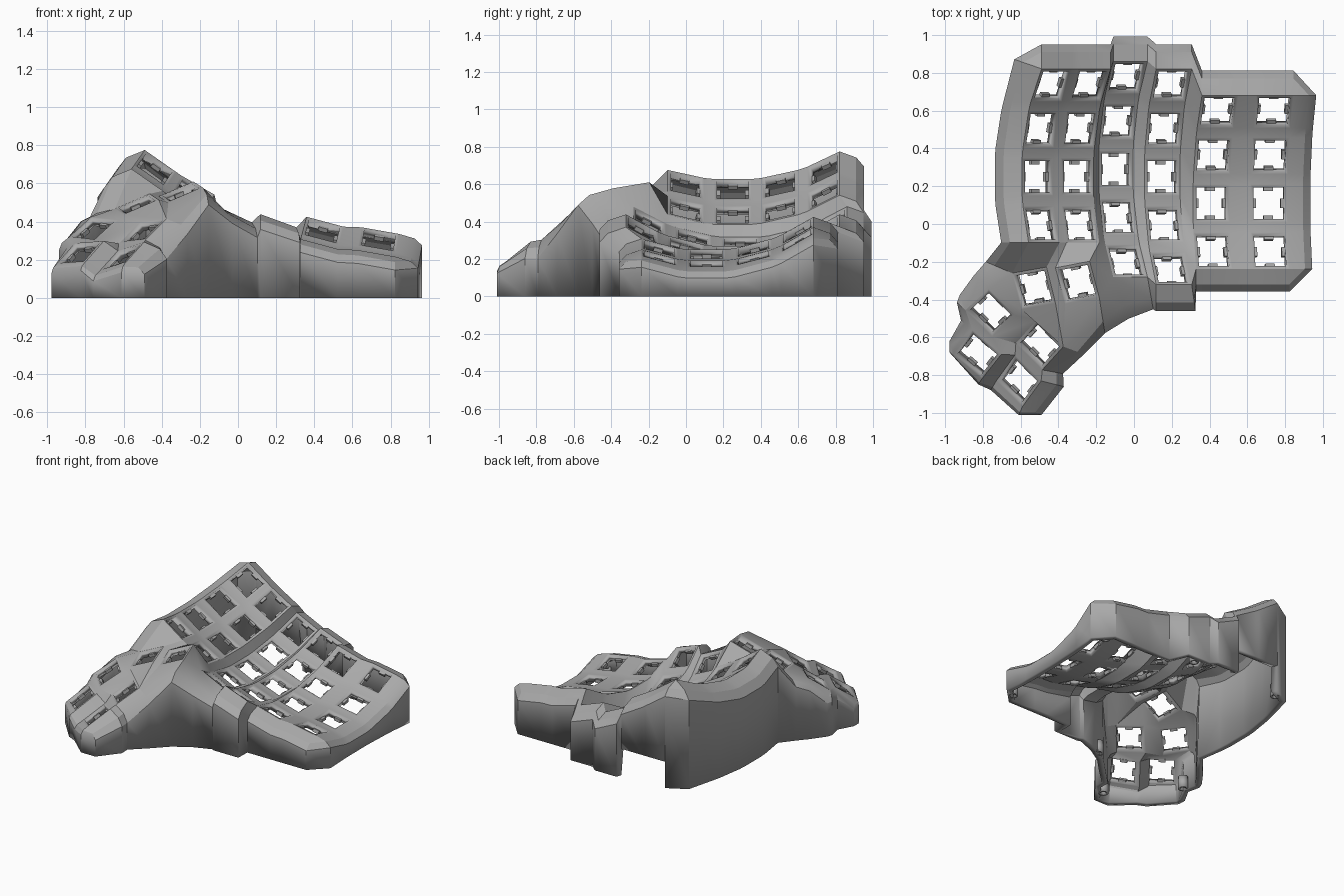
import bpy, bmesh, math
from mathutils import Matrix, Vector

if "Cube" in bpy.data.objects:
    bpy.data.objects.remove(bpy.data.objects["Cube"])

grey = bpy.data.materials.new("plain grey")
grey.use_nodes = True
grey.diffuse_color = (0.4, 0.4, 0.4, 1)
grey.node_tree.nodes["Principled BSDF"].inputs["Base Color"].default_value = (0.4, 0.4, 0.4, 1)

HALF, HOLE, RADIUS, THICK = 0.1, 0.083, 0.97, 0.045


def turn(degrees, axis):
    return Matrix.Rotation(math.radians(degrees), 4, axis)


def make_object(name, bm, thickness=0):
    mesh = bpy.data.meshes.new(name)
    bm.to_mesh(mesh)
    bm.free()
    mesh.materials.append(grey)
    obj = bpy.data.objects.new(name, mesh)
    bpy.context.collection.objects.link(obj)
    if thickness:
        solid = obj.modifiers.new("thickness", "SOLIDIFY")
        solid.thickness = thickness
        solid.offset = -1
    bpy.ops.object.select_all(action="DESELECT")
    obj.select_set(True)
    bpy.context.view_layer.objects.active = obj
    bpy.ops.object.shade_smooth_by_angle(angle=math.radians(25))
    return obj


# Finger keys: each column is an arc, tilted less towards the outer side
columns = [(-0.51, 0.25, 0.57, 35, 4), (-0.30, 0.25, 0.435, 30, 4),
           (-0.095, 0.29, 0.275, 25, 5), (0.15, 0.25, 0.235, 20, 5),
           (0.41, 0.11, 0.225, 15, 4), (0.715, 0.11, 0.175, 10, 4)]
keys = {}
for c, (x, y, z, tilt, rows) in enumerate(columns):
    for r in range(rows):
        keys[c, r] = (Matrix.Translation((x, y, z)) @ turn(tilt, "Y")
                      @ Matrix.Translation((0, 0, RADIUS)) @ turn(15 * (2 - r), "X")
                      @ Matrix.Translation((0, 0, -RADIUS)))

# Thumb keys: position, then rotation about x, y and z
thumbs = {"tr": (-0.30, -0.31, 0.555, 10, -23, 11), "tl": (-0.53, -0.34, 0.49, 10, -23, 10),
          "mr": (-0.50, -0.64, 0.35, -6, -34, 48), "ml": (-0.76, -0.47, 0.36, 6, -34, 42),
          "br": (-0.61, -0.83, 0.215, -16, -33, 54), "bl": (-0.83, -0.69, 0.235, -4, -35, 52)}
for name, (x, y, z, rx, ry, rz) in thumbs.items():
    keys[name] = Matrix.Translation((x, y, z)) @ turn(rz, "Z") @ turn(ry, "Y") @ turn(rx, "X")

shell = bmesh.new()


def face(*verts):
    unique = list(dict.fromkeys(verts))
    if len(unique) > 2:
        shell.faces.new(unique)


# Key mounts: square frames around square holes
SIGNS = {"bl": (-1, 1), "fl": (-1, -1), "fr": (1, -1), "br": (1, 1)}
corner = {}
for key, matrix in keys.items():
    for s, (sx, sy) in SIGNS.items():
        corner[key, s] = shell.verts.new(matrix @ Vector((sx * HALF, sy * HALF, 0)))
    inner = [shell.verts.new(matrix @ Vector((sx * HOLE, sy * HOLE, 0))) for sx, sy in SIGNS.values()]
    outer = [corner[key, s] for s in SIGNS]
    for i in range(4):
        j = (i + 1) % 4
        face(outer[i], outer[j], inner[j], inner[i])


def web(*spots):
    face(*[corner[s] for s in spots])


# Webs between finger keys
for c in range(6):
    for r in range(5):
        if (c, r) not in keys:
            continue
        below, beside, diagonal = (c, r + 1), (c + 1, r), (c + 1, r + 1)
        if below in keys:
            web(((c, r), "fl"), (below, "bl"), (below, "br"), ((c, r), "fr"))
        if beside in keys:
            web(((c, r), "br"), ((c, r), "fr"), (beside, "fl"), (beside, "bl"))
        if below in keys and diagonal in keys:
            web(((c, r), "fr"), (below, "br"), (diagonal, "bl"), (beside, "fl"))
web(((3, 3), "fr"), ((3, 4), "br"), ((4, 3), "fl"))
web(((3, 4), "br"), ((3, 4), "fr"), ((4, 3), "fl"))

# Webs between thumb keys
web(("tl", "br"), ("tl", "fr"), ("tr", "fl"), ("tr", "bl"))
web(("ml", "br"), ("ml", "fr"), ("tl", "fl"), ("tl", "bl"))
web(("bl", "br"), ("bl", "fr"), ("ml", "fl"), ("ml", "bl"))
web(("br", "br"), ("br", "fr"), ("mr", "fl"), ("mr", "bl"))
web(("bl", "fl"), ("br", "bl"), ("br", "br"), ("bl", "fr"))
web(("ml", "fl"), ("mr", "bl"), ("mr", "br"), ("ml", "fr"))
web(("bl", "fr"), ("br", "br"), ("mr", "bl"), ("ml", "fl"))
web(("ml", "fr"), ("mr", "br"), ("tl", "fl"))
web(("tl", "fl"), ("mr", "br"), ("mr", "fr"), ("tl", "fr"))
web(("tl", "fr"), ("mr", "fr"), ("tr", "fl"))
web(("tr", "fl"), ("mr", "fr"), ("tr", "fr"))

# Webs joining the thumb group to the finger keys
web(((0, 3), "fl"), ("tl", "bl"), ("tl", "br"), ((0, 3), "fr"))
web(((0, 3), "fr"), ("tl", "br"), ("tr", "bl"), ((1, 3), "fl"))
web(((1, 3), "fl"), ("tr", "bl"), ("tr", "br"), ((1, 3), "fr"))
web(((1, 3), "fr"), ("tr", "br"), ((2, 4), "bl"), ((2, 3), "fl"))
web(("tr", "br"), ("tr", "fr"), ((2, 4), "fl"), ((2, 4), "bl"))

# Rim path: corner, outward offset, drop
rim = []
for r in range(4):
    for s in ("bl", "fl"):
        rim.append(((0, r), s, -0.145, 0.05 if (r, s) == (0, "bl") else 0, 0.1))
rim += [("tl", "bl", -0.14, 0.06, 0.06), ("ml", "br", -0.08, 0.07, 0.06),
        ("ml", "bl", -0.03, 0.08, 0.06), ("ml", "bl", -0.045, 0.04, 0.06),
        ("bl", "br", -0.06, 0.05, 0.06), ("bl", "bl", -0.02, 0.07, 0.04),
        ("bl", "bl", -0.02, 0.01, 0.04), ("bl", "fl", -0.02, -0.03, 0.04),
        ("br", "bl", -0.03, -0.05, 0.05), ("br", "fl", -0.02, -0.045, 0.05),
        ("br", "fl", 0.1, -0.045, 0.06), ("br", "fr", 0.12, -0.03, 0.09),
        ("mr", "fl", 0.11, -0.02, 0.1), ("mr", "fr", 0.11, -0.04, 0.08),
        ("tr", "fr", 0.03, -0.19, 0.09), ((2, 4), "fl", 0.08, -0.22, 0.09),
        ((2, 4), "fr", 0.03, -0.17, 0.08), ((3, 4), "fl", 0, -0.14, 0.08),
        ((3, 4), "fr", 0.02, -0.14, 0.08)]
for c in (4, 5):
    for s in ("fl", "fr"):
        rim.append(((c, 3), s, 0, -0.12, 0.07))
for r in (3, 2, 1, 0):
    for s in ("fr", "br"):
        rim.append(((5, r), s, 0.12, 0, 0.06))
for c in range(5, -1, -1):
    for s in ("br", "bl"):
        rim.append(((c, 0), s, 0, 0.13, 0.08))

# Sloped rim, vertical wall and a cable opening at the back
rings = []
for key, s, dx, dy, drop in rim:
    top = corner[key, s]
    shoulder = shell.verts.new(top.co + Vector((dx * 0.68, dy * 0.68, -drop * 0.4)))
    edge = shell.verts.new(top.co + Vector((dx, dy, -drop)))
    foot = shell.verts.new((edge.co.x, edge.co.y, 0))
    rings.append((top, shoulder, edge, foot, key in ((0, 0), (1, 0)) and dy > 0.1))
lintel = {}
for a, b in zip(rings, rings[1:] + rings[:1]):
    face(a[0], b[0], b[1], a[1])
    face(a[1], b[1], b[2], a[2])
    if a[4] and b[4]:
        for v in (a[3], b[3]):
            if v not in lintel:
                lintel[v] = shell.verts.new((v.co.x, v.co.y, 0.2))
        face(a[2], b[2], lintel[b[3]], lintel[a[3]])
    else:
        face(a[2], b[2], b[3], a[3])

for v in [v for v in shell.verts if not v.link_faces]:
    shell.verts.remove(v)
bmesh.ops.recalc_face_normals(shell, faces=shell.faces[:])
if sum(f.normal.z * f.calc_area() for f in shell.faces) < 0:
    bmesh.ops.reverse_faces(shell, faces=shell.faces[:])
make_object("case_shell", shell, THICK)

# Small retaining tabs on the four sides of every hole
tabs = bmesh.new()
for matrix in keys.values():
    for angle in (0, 90, 180, 270):
        place = matrix @ turn(angle, "Z") @ Matrix.Translation((0, HOLE - 0.005, -0.032))
        bmesh.ops.create_cube(tabs, size=1, matrix=place @ Matrix.Diagonal((0.05, 0.024, 0.024, 1)))
make_object("switch_tabs", tabs)

# Screw posts inside the foot of the wall
posts = bmesh.new()
for x, y in ((-0.53, 0.88), (0.2, 0.88), (0.87, 0.73), (0.86, -0.27), (-0.1, -0.5), (-0.48, -0.9), (-0.86, -0.5)):
    made = bmesh.ops.create_cone(posts, segments=20, radius1=0.035, radius2=0.035, depth=0.09,
                                 cap_ends=False, matrix=Matrix.Translation((x, y, 0.045)))
make_object("screw_posts", posts, 0.015)
